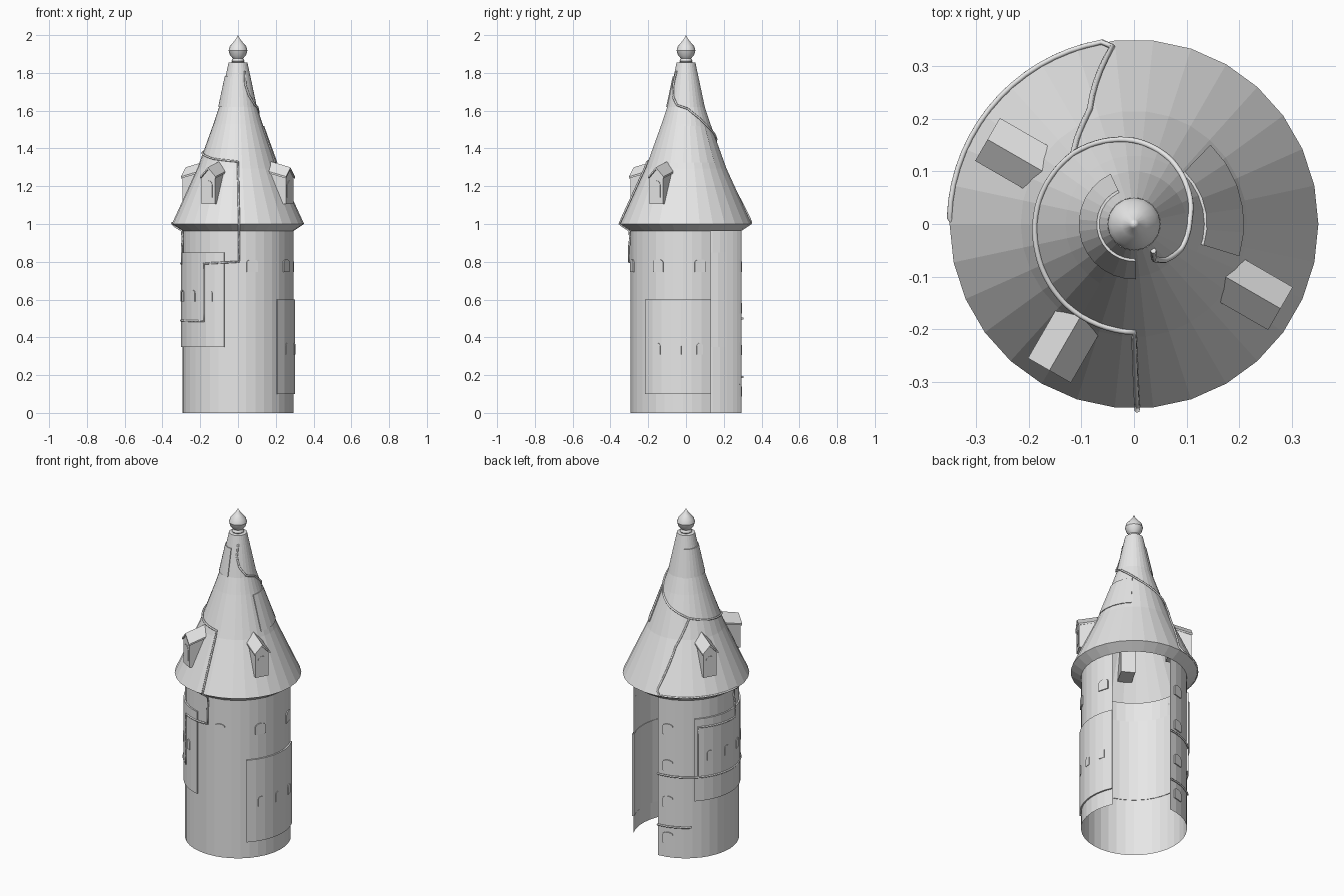
import bpy, bmesh, math
from mathutils import Vector, Matrix

cube = bpy.data.objects.get("Cube")
if cube:
    bpy.data.objects.remove(cube, do_unlink=True)

grey = bpy.data.materials.new("plain grey")
grey.use_nodes = True
grey.diffuse_color = (0.8, 0.8, 0.8, 1)
grey.node_tree.nodes["Principled BSDF"].inputs["Base Color"].default_value = (0.8, 0.8, 0.8, 1)

WALL = 0.293
ROOF = [(WALL, 0.962), (0.35, 1.0), (0.215, 1.295), (0.13, 1.53), (0.1, 1.62), (0.05, 1.855)]


def finish(name, bm):
    bmesh.ops.recalc_face_normals(bm, faces=bm.faces)
    me = bpy.data.meshes.new(name)
    bm.to_mesh(me)
    bm.free()
    ob = bpy.data.objects.new(name, me)
    bpy.context.collection.objects.link(ob)
    me.materials.append(grey)
    return ob


def polar(az, r, z):
    a = math.radians(az)
    return Vector((r * math.cos(a), r * math.sin(a), z))


def radius_at(z):
    """Outer radius of the tower at height z."""
    if z <= ROOF[0][1]:
        return WALL
    for (r0, z0), (r1, z1) in zip(ROOF, ROOF[1:]):
        if z <= z1:
            return r0 + (r1 - r0) * (z - z0) / (z1 - z0)
    return ROOF[-1][0]


def lathe(name, profile, a0=0, a1=360, steps=30, solid=False):
    """Turn a profile about z; solid closes the profile and caps the ends."""
    bm = bmesh.new()
    full = a1 - a0 == 360
    count = steps if full else steps + 1
    rings = [[bm.verts.new(polar(a0 + (a1 - a0) * i / steps, r, z)) for r, z in profile]
             for i in range(count)]
    n = len(profile)
    for i in range(steps):
        p, q = rings[i], rings[(i + 1) % count]
        for j in range(n if solid else n - 1):
            k = (j + 1) % n
            bm.faces.new((p[j], q[j], q[k], p[k]))
    if solid and not full:
        bm.faces.new(rings[0])
        bm.faces.new(rings[-1])
    bmesh.ops.remove_doubles(bm, verts=bm.verts, dist=0.0002)
    return finish(name, bm)


def prism(bm, outline, depth, back=None):
    """Extrude an outline (u across, v up) along local x, optionally lifting the back."""
    front = [bm.verts.new((0, u, v)) for u, v in outline]
    rear = [bm.verts.new((-depth, u, v + (back or 0) * (v > 0))) for u, v in outline]
    n = len(outline)
    for i in range(n):
        bm.faces.new((front[i], front[(i + 1) % n], rear[(i + 1) % n], rear[i]))
    bm.faces.new(rear)
    return bm.faces.new(front)


def place(bm, az, r, z):
    bm.transform(Matrix.Translation(polar(az, r, z)) @ Matrix.Rotation(math.radians(az), 4, 'Z'))


def window(name, az, z, w=0.062, h=0.066, r=WALL, out=0.006):
    """Arched window plate with a recessed pane."""
    s, t = w / 2, h / 2
    bm = bmesh.new()
    arch = [(s * math.cos(math.radians(a)), t * 0.5 + t * 0.5 * math.sin(math.radians(a)))
            for a in range(0, 181, 30)]
    face = prism(bm, [(-s, -t), (s, -t)] + arch, out)
    bmesh.ops.inset_region(bm, faces=[face], thickness=w * 0.12, depth=-0.003)
    place(bm, az, r + out * 0.8, z)
    return finish(name, bm)


def rope(name, points):
    """Thin rope hugging the tower through (azimuth, height) points."""
    path = []
    for (a0, z0), (a1, z1) in zip(points, points[1:]):
        n = max(1, int(abs(a1 - a0) / 5), int(abs(z1 - z0) / 0.04))
        for i in range(n):
            t = i / n
            path.append((a0 + (a1 - a0) * t, z0 + (z1 - z0) * t))
    path.append(points[-1])
    cu = bpy.data.curves.new(name, 'CURVE')
    cu.dimensions = '3D'
    cu.bevel_depth = 0.0055
    cu.bevel_resolution = 1
    cu.use_fill_caps = True
    sp = cu.splines.new('POLY')
    sp.points.add(len(path) - 1)
    for p, (az, z) in zip(sp.points, path):
        lift = 0.008 if z < 0.9 else 0.003
        p.co = (*polar(az, radius_at(z) + lift, z), 1)
    ob = bpy.data.objects.new(name, cu)
    bpy.context.collection.objects.link(ob)
    cu.materials.append(grey)
    return ob


# Open-backed tower wall and hollow roof with its eave
lathe("tower_wall", [(WALL, 0), (WALL, 0.97)], 93, 386, 30)
lathe("roof", ROOF + [(0.028, 1.857)])

# Onion finial
finial = lathe("finial", [(0.028, 1.85), (0.034, 1.863), (0.027, 1.876), (0.042, 1.893),
                          (0.05, 1.918), (0.043, 1.942), (0.024, 1.963), (0.009, 1.982), (0, 2.0)],
               steps=16)
bpy.context.view_layer.objects.active = finial
finial.select_set(True)
bpy.ops.object.shade_smooth_by_angle()

# Raised panels on the wall
for name, a0, a1, z0, z1 in (("side_panel", 134, 256, 0.35, 0.85),
                             ("lower_panel", -46, 26, 0.1, 0.6)):
    lathe(name, [(WALL - 0.003, z0), (0.302, z0), (0.302, z1), (WALL - 0.003, z1)],
          a0, a1, int((a1 - a0) / 10), True)

# Raised panels on the roof
for name, a0, a1, z0, z1 in (("lower_roof_panel", -17, 46, 1.325, 1.52),
                             ("upper_roof_panel", 115, 272, 1.62, 1.78)):
    lo, hi = radius_at(z0), radius_at(z1)
    lathe(name, [(lo - 0.003, z0), (lo + 0.005, z0), (hi + 0.005, z1), (hi - 0.003, z1)],
          a0, a1, int((a1 - a0) / 12), True)

# Windows: top row, back column, and slim ones on the panels
for az in (-75, -30, 15):
    window("upper_window", az, 0.78)
for i in range(4):
    window("column_window", 105, 0.12 + 0.22 * i)
for az in (-30, -8, 14):
    window("lower_panel_window", az, 0.34, 0.034, 0.06, 0.301, 0.004)
for az in (151, 173, 195, 218, 240):
    window("side_panel_window", az, 0.62, 0.034, 0.06, 0.301, 0.004)

# Gabled dormers set into the roof
for az in (150, 240, 330):
    bm = bmesh.new()
    prism(bm, [(-0.04, -0.07), (0.04, -0.07), (0.04, 0.07), (0, 0.112), (-0.04, 0.07)], 0.13, 0.035)
    place(bm, az, 0.315, 1.175)
    finish("dormer_body", bm)
    bm = bmesh.new()
    prism(bm, [(-0.047, 0.066), (0, 0.114), (0.047, 0.066), (0.047, 0.076), (0, 0.125),
               (-0.047, 0.076)], 0.135, 0.035)
    place(bm, az, 0.321, 1.175)
    finish("dormer_roof", bm)
    window("dormer_window", az, 1.185, 0.05, 0.09, 0.315, 0.003)

# Ropes winding over roof and wall
rope("main_rope", [(-54, 1.81), (-60, 1.74), (-50, 1.68), (-28, 1.63), (5, 1.61), (35, 1.56),
                   (60, 1.51), (90, 1.46), (130, 1.41), (165, 1.385), (195, 1.37), (230, 1.345),
                   (270, 1.33), (271, 1.0), (271, 0.965), (271, 0.8), (233, 0.79), (233, 0.485),
                   (180, 0.49), (93, 0.5)])
rope("branch_rope", [(131, 1.41), (124, 1.36), (111, 1.26), (97, 1.03), (100, 1.005), (178, 1.005),
                     (188, 0.965), (190, 0.79), (138, 0.8), (138, 0.5)])
rope("low_rope", [(93, 0.19), (131, 0.19)])
